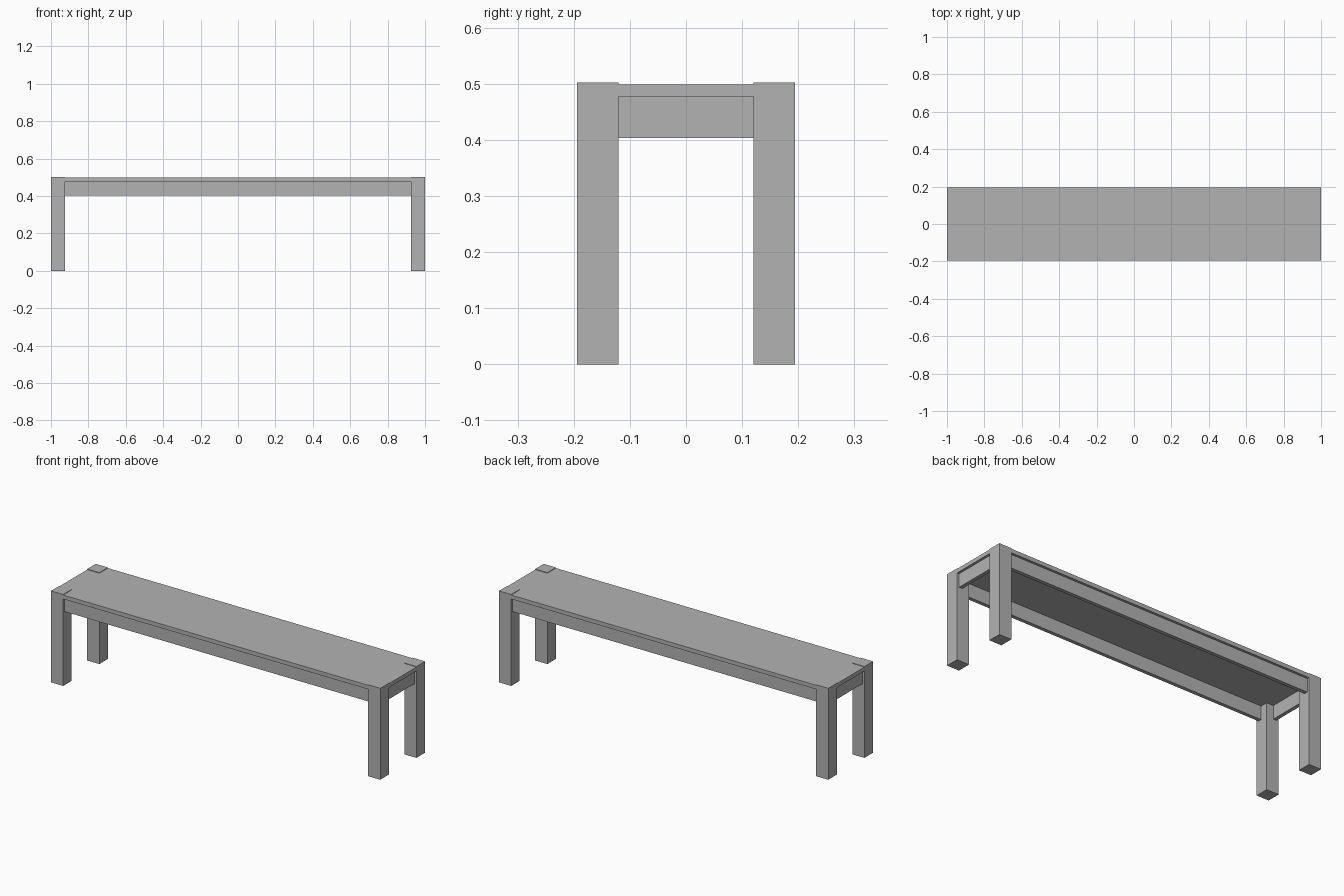
import bpy
import bmesh

cube = bpy.data.objects.get("Cube")
if cube:
    bpy.data.objects.remove(cube, do_unlink=True)

# Overall sizes
HALF_X, HALF_Y = 1.0, 0.194
LEG = 0.074
LEG_TOP = 0.502
SEAT_LOW, SEAT_TOP = 0.477, 0.499
RAIL_LOW = 0.403
RECESS, RAIL_THICK = 0.013, 0.02
IN_X, IN_Y = HALF_X - LEG, HALF_Y - LEG

# Single flat colour
grey = bpy.data.materials.new("plain grey")
grey.use_nodes = True
colour = (0.45, 0.45, 0.45, 1)
grey.diffuse_color = colour
grey.node_tree.nodes["Principled BSDF"].inputs["Base Color"].default_value = colour


def prism(name, outline, low, high):
    """Extrude a counter-clockwise outline from low to high."""
    bm = bmesh.new()
    face = bm.faces.new([bm.verts.new((x, y, low)) for x, y in outline])
    grown = bmesh.ops.extrude_face_region(bm, geom=[face], use_keep_orig=True)
    for v in grown["geom"]:
        if isinstance(v, bmesh.types.BMVert):
            v.co.z = high
    bmesh.ops.recalc_face_normals(bm, faces=bm.faces[:])
    mesh = bpy.data.meshes.new(name)
    bm.to_mesh(mesh)
    bm.free()
    mesh.materials.append(grey)
    obj = bpy.data.objects.new(name, mesh)
    bpy.context.collection.objects.link(obj)
    return obj


def box(name, xs, ys, zs):
    (x0, x1), (y0, y1) = sorted(xs), sorted(ys)
    return prism(name, [(x0, y0), (x1, y0), (x1, y1), (x0, y1)], *zs)


# Seat board, notched at its corners around the legs
prism("seat_board", [
    (-IN_X, -HALF_Y), (IN_X, -HALF_Y), (IN_X, -IN_Y), (HALF_X, -IN_Y),
    (HALF_X, IN_Y), (IN_X, IN_Y), (IN_X, HALF_Y), (-IN_X, HALF_Y),
    (-IN_X, IN_Y), (-HALF_X, IN_Y), (-HALF_X, -IN_Y), (-IN_X, -IN_Y),
], SEAT_LOW, SEAT_TOP)

# Square legs rising slightly above the seat
for sx, side in ((1, "left"), (-1, "right")):
    for sy, end in ((-1, "front"), (1, "back")):
        box(f"{end}_{side}_leg", (sx * IN_X, sx * HALF_X),
            (sy * IN_Y, sy * HALF_Y), (0, LEG_TOP))

# Long rails, set back from the outer faces of the legs
for sy, end in ((-1, "front"), (1, "back")):
    outer = HALF_Y - RECESS
    box(f"{end}_rail", (-IN_X, IN_X),
        (sy * (outer - RAIL_THICK), sy * outer), (RAIL_LOW, SEAT_LOW))

# Short end rails
for sx, side in ((1, "left"), (-1, "right")):
    outer = HALF_X - RECESS
    box(f"{side}_rail", (sx * (outer - RAIL_THICK), sx * outer),
        (-IN_Y, IN_Y), (RAIL_LOW, SEAT_LOW))
